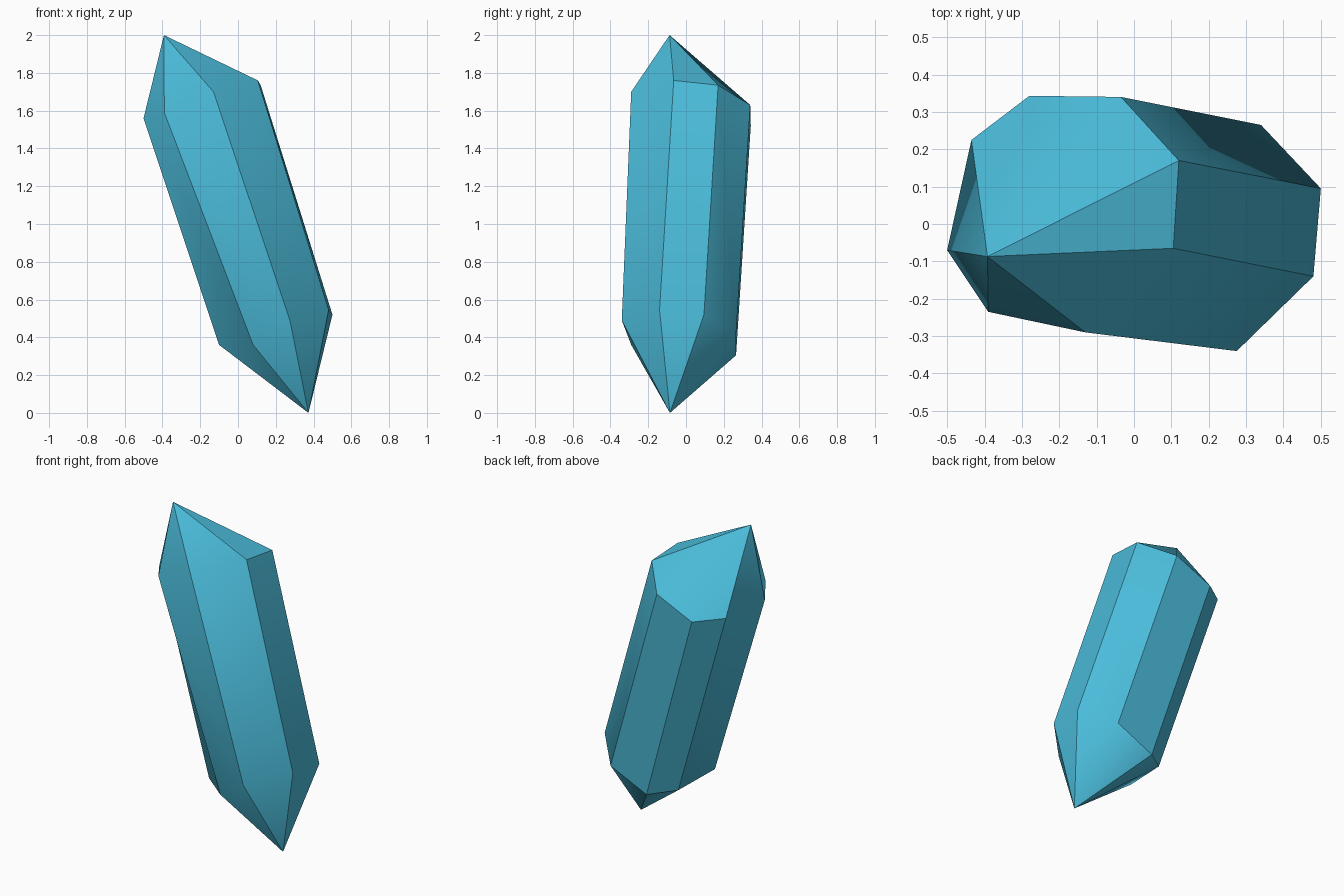
import bpy
import math

if "Cube" in bpy.data.objects:
    bpy.data.objects.remove(bpy.data.objects["Cube"])

# Eight-sided leaning shaft: matching upper and lower rims, counter-clockwise
upper = [(-0.50, -0.07, 1.56), (-0.39, -0.235, 1.59), (-0.13, -0.29, 1.70),
         (0.105, -0.065, 1.76), (0.12, 0.17, 1.735), (-0.035, 0.34, 1.63),
         (-0.28, 0.343, 1.52), (-0.435, 0.225, 1.54)]
lower = [(-0.10, -0.145, 0.36), (0.08, -0.29, 0.36), (0.275, -0.34, 0.49),
         (0.48, -0.14, 0.545), (0.50, 0.095, 0.52), (0.34, 0.265, 0.42),
         (0.09, 0.265, 0.305), (-0.055, 0.155, 0.33)]
# Pointed tips
tips = [(-0.392, -0.087, 2.0), (0.373, -0.085, 0.0)]

n = len(upper)
faces = []
for i in range(n):
    j = (i + 1) % n
    faces.append((i, n + i, n + j, j))        # shaft side
    faces.append((2 * n, i, j))               # upper point
    faces.append((2 * n + 1, n + j, n + i))   # lower point

mesh = bpy.data.meshes.new("crystal")
mesh.from_pydata(upper + lower + tips, [], faces)
mesh.update()
crystal = bpy.data.objects.new("crystal", mesh)
bpy.context.collection.objects.link(crystal)

# Soft shading on shallow ridges, crisp edges elsewhere
bpy.context.view_layer.objects.active = crystal
crystal.select_set(True)
bpy.ops.object.shade_smooth_by_angle(angle=math.radians(35))

# Blue material
mat = bpy.data.materials.new("crystal_blue")
mat.diffuse_color = (0.07, 0.50, 0.70, 1.0)
mat.use_nodes = True
mat.node_tree.nodes["Principled BSDF"].inputs["Base Color"].default_value = mat.diffuse_color
mesh.materials.append(mat)
